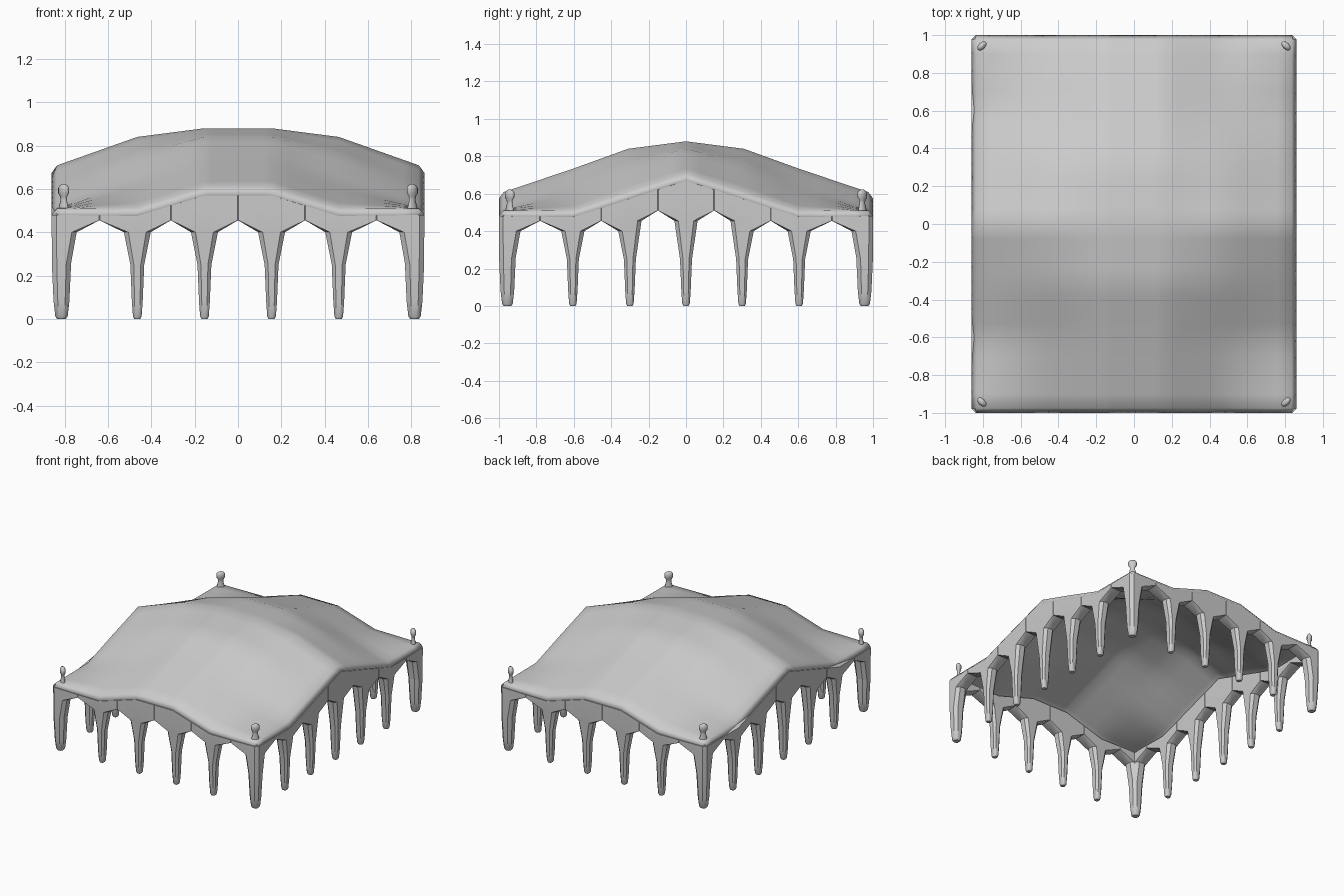
import bpy, bmesh
from math import sin, cos, pi, radians
from mathutils import Matrix, Vector

old = bpy.data.objects.get("Cube")
if old:
    bpy.data.objects.remove(old)

grey = bpy.data.materials.new("light_grey")
grey.use_nodes = True
GREY = (0.6, 0.6, 0.6, 1)
grey.diffuse_color = GREY
grey.node_tree.nodes["Principled BSDF"].inputs["Base Color"].default_value = GREY

HX, HY, INSET = 0.86, 1.0, 0.045
KX = [0, 0.155, 0.465, HX]
KY = [0, 0.31, 0.60, HY]
# Roof heights: one row per KY, one column per KX
ROOF = [[0.88, 0.88, 0.84, 0.70],
        [0.84, 0.84, 0.76, 0.60],
        [0.735, 0.735, 0.63, 0.505],
        [0.60, 0.60, 0.505, 0.51]]


def span(knots, v):
    v = min(abs(v), knots[-1])
    i = next(k for k in range(3) if v <= knots[k + 1])
    return i, (v - knots[i]) / (knots[i + 1] - knots[i])


def height(x, y):
    i, u = span(KX, x)
    j, v = span(KY, y)
    low = ROOF[j][i] * (1 - u) + ROOF[j][i + 1] * u
    high = ROOF[j + 1][i] * (1 - u) + ROOF[j + 1][i + 1] * u
    return low * (1 - v) + high * v


def finish(bm, name, angle):
    bmesh.ops.recalc_face_normals(bm, faces=bm.faces)
    mesh = bpy.data.meshes.new(name)
    bm.to_mesh(mesh)
    bm.free()
    obj = bpy.data.objects.new(name, mesh)
    bpy.context.collection.objects.link(obj)
    mesh.materials.append(grey)
    bpy.ops.object.select_all(action="DESELECT")
    obj.select_set(True)
    bpy.context.view_layer.objects.active = obj
    bpy.ops.object.shade_smooth_by_angle(angle=radians(angle))
    return obj


def loft(bm, rings):
    loops = [[bm.verts.new(p) for p in ring] for ring in rings]
    n = len(loops[0])
    for a, b in zip(loops, loops[1:]):
        for k in range(n):
            bm.faces.new((a[k], a[(k + 1) % n], b[(k + 1) % n], b[k]))
    bm.faces.new(loops[0])
    bm.faces.new(loops[-1])


# Roof sheet: fine grid with a rolled rim
def lines(knots):
    half = {knots[-1] - 0.025, knots[-1]}
    for a, b in zip(knots, knots[1:]):
        half.update(a + (b - a) * k / 4 for k in range(4))
    return sorted({-v for v in half if v > 0} | half)


xs, ys = lines(KX), lines(KY)
bm = bmesh.new()
grid = []
for y in ys:
    row = []
    for x in xs:
        edge_x, edge_y = abs(x) == HX, abs(y) == HY
        s = 0.98 if edge_x and edge_y else 1
        z = height(x, y) - (0.025 if edge_x or edge_y else 0)
        row.append(bm.verts.new((x * s, y * s, z)))
    grid.append(row)
for r, q in zip(grid, grid[1:]):
    for k in range(len(r) - 1):
        bm.faces.new((r[k], r[k + 1], q[k + 1], q[k]))
roof = finish(bm, "roof", 50)
thick = roof.modifiers.new("thickness", "SOLIDIFY")
thick.thickness = 0.04
thick.offset = -1


# Hanging fringe: each leg flares upward into arches shared with its neighbours
LEG = [(0, 0.014, 0.016), (0.012, 0.02, 0.022), (0.08, 0.025, 0.028),
       (0.25, 0.032, 0.034), (0.40, 0.062, 0.042)]


def leg(bm, at, left, right, arch_l, arch_r, place, top):
    """left/right: distance to the arch tips, None on the outside of a corner."""
    corner = left is None or right is None
    sides = ((-1, left, arch_l), (1, right, arch_r))

    def ring(widths, depth, cuts, zs):
        (wl, wr), (cl, cr), (zl, zm, zr) = widths, cuts, zs
        pts = [(-wl, -depth + cl, zl), (-wl + cl, -depth, zl), (0, -depth, zm),
               (wr - cr, -depth, zr), (wr, -depth + cr, zr), (wr, depth - cr, zr),
               (wr - cr, depth, zr), (0, depth, zm), (-wl + cl, depth, zl), (-wl, depth - cl, zl)]
        return [place(at + a, d, z) for a, d, z in pts]

    rings = []
    for i, (z, w, d) in enumerate(LEG):
        if corner:
            w, d = min(w * 1.35, 0.07), min(d * 1.3, INSET)
        ws = [min(w, INSET) if s[1] is None else w for s in sides]
        zz = [z + (s[2] - 0.455 if i == 4 else 0) for s in sides]
        c = min(ws[0], ws[1], d) * 0.5
        rings.append(ring(ws, d, (c, c), (zz[0], sum(zz) / 2, zz[1])))
    ws = [INSET if s[1] is None else s[1] for s in sides]
    cs = [0.022 if s[1] is None else 0.002 for s in sides]
    mid = (arch_l + arch_r) / 2
    rings.append(ring(ws, INSET, cs, (arch_l, mid, arch_r)))
    rings.append(ring(ws, INSET, cs, (top(at - ws[0]), top(at), top(at + ws[1]))))
    loft(bm, rings)


def fringe(name, spots, side, along_x):
    def place(a, d, z):
        off = side * ((HY if along_x else HX) - INSET) + d
        return (a, off, z) if along_x else (off, a, z)

    def top(a):
        return (height(a, HY) if along_x else height(HX, a)) - 0.03

    bm = bmesh.new()
    for i, at in enumerate(spots):
        gaps, arches = [], []
        for j in (i - 1, i + 1):
            inside = 0 <= j < len(spots)
            gaps.append(abs(spots[j] - at) / 2 if inside else None)
            near = inside and not along_x and abs(spots[j] + at) / 2 < 0.2
            arches.append(0.51 if near else 0.455)
        leg(bm, at, *gaps, *arches, place, top)
    finish(bm, name, 40)


front_spots = [-HX + INSET, -0.465, -0.155, 0.155, 0.465, HX - INSET]
side_spots = [-HY + INSET, -0.605, -0.30, 0, 0.30, 0.605, HY - INSET]
for label, side, along in (("front", -1, True), ("back", 1, True),
                           ("right", -1, False), ("left", 1, False)):
    fringe(label + "_fringe", front_spots if along else side_spots, side, along)

# Corner finials: small knobs flattened towards the centre
KNOB = [(0.47, 0.032), (0.52, 0.026), (0.55, 0.018), (0.565, 0.02),
        (0.58, 0.031), (0.605, 0.031), (0.618, 0.02), (0.622, 0.008)]
for sx, nx in ((-1, "right"), (1, "left")):
    for sy, ny in ((-1, "front"), (1, "back")):
        bm = bmesh.new()
        turn = Matrix.Rotation(sx * sy * pi / 4, 3, "Z")
        centre = Vector((sx * 0.805, sy * 0.943, 0))
        loft(bm, [[centre + turn @ Vector((r * 0.6 * cos(k * pi / 5), r * sin(k * pi / 5), z))
                   for k in range(10)] for z, r in KNOB])
        finish(bm, f"{ny}_{nx}_finial", 60)
